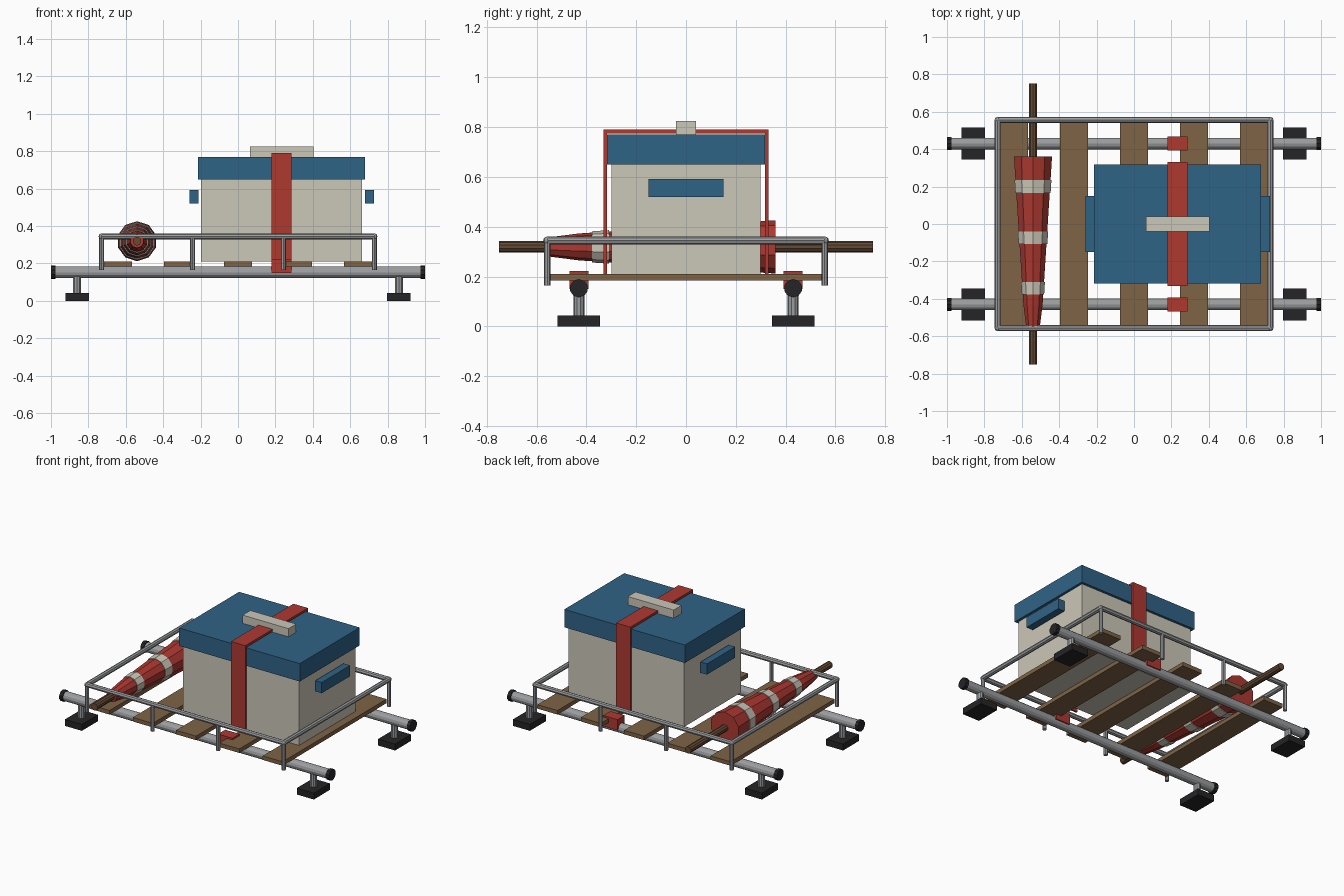
import bpy, bmesh, math
from mathutils import Vector

if "Cube" in bpy.data.objects:
    bpy.data.objects.remove(bpy.data.objects["Cube"])


def material(name, rgb):
    m = bpy.data.materials.new(name)
    m.diffuse_color = (*rgb, 1)
    m.use_nodes = True
    m.node_tree.nodes["Principled BSDF"].inputs["Base Color"].default_value = m.diffuse_color
    return m


STEEL = material("steel", (0.33, 0.34, 0.35))
BLACK = material("rubber", (0.018, 0.018, 0.02))
WOOD = material("wood", (0.21, 0.125, 0.06))
POLE = material("pole_wood", (0.13, 0.07, 0.035))
CREAM = material("cream", (0.60, 0.57, 0.48))
BLUE = material("blue", (0.028, 0.125, 0.24))
RED = material("red", (0.42, 0.04, 0.03))


def finish(name, bm, mat):
    bmesh.ops.recalc_face_normals(bm, faces=bm.faces)
    me = bpy.data.meshes.new(name)
    bm.to_mesh(me)
    bm.free()
    me.materials.append(mat)
    ob = bpy.data.objects.new(name, me)
    bpy.context.collection.objects.link(ob)
    return ob


def box(name, x, y, z, mat):
    """Box from (min, max) ranges on each axis."""
    bm = bmesh.new()
    bmesh.ops.create_cube(bm, size=1)
    for v in bm.verts:
        v.co = Vector([(a + b) / 2 + c * (b - a) for (a, b), c in zip((x, y, z), v.co)])
    return finish(name, bm, mat)


def tube(name, a, b, r1, mat, r2=None, sides=8):
    """Flat-sided cylinder or cone from point a to point b."""
    a, b = Vector(a), Vector(b)
    bm = bmesh.new()
    bmesh.ops.create_cone(bm, cap_ends=True, segments=sides, radius1=r1,
                          radius2=r1 if r2 is None else r2, depth=(b - a).length)
    rot = (b - a).to_track_quat('Z', 'Y')
    for v in bm.verts:
        v.co = rot @ v.co + (a + b) / 2
    return finish(name, bm, mat)


# Crossbars with end caps and feet
for sy, side in ((-1, "front"), (1, "back")):
    y = sy * 0.43
    tube(side + "_crossbar", (-0.98, y, 0.153), (0.98, y, 0.153), 0.031, STEEL, sides=12)
    for sx, end in ((-1, "left"), (1, "right")):
        tag = f"{side}_{end}"
        tube(tag + "_end_cap", (sx * 0.975, y, 0.153), (sx, y, 0.153), 0.037, BLACK, sides=10)
        x = sx * 0.86
        tube(tag + "_foot_post", (x, y, 0.04), (x, y, 0.14), 0.022, STEEL, sides=10)
        box(tag + "_foot_pad", (x - 0.063, x + 0.063), (y - 0.085, y + 0.085), (0, 0.043), BLACK)

# Wooden deck slats
for i in range(5):
    x = (i - 2) * 0.321
    box(f"slat_{i + 1}", (x - 0.074, x + 0.074), (-0.55, 0.55), (0.184, 0.211), WOOD)

# Basket rail with rounded corners and posts
RX, RY, RZ = 0.729, 0.557, 0.344
for s, fb, lr in ((-1, "front", "left"), (1, "back", "right")):
    tube(fb + "_rail", (-RX, s * RY, RZ), (RX, s * RY, RZ), 0.016, STEEL)
    tube(lr + "_rail", (s * RX, -RY, RZ), (s * RX, RY, RZ), 0.016, STEEL)
    for i in range(4):
        x = RX * (2 * i / 3 - 1)
        tube(f"{fb}_rail_post_{i + 1}", (x, s * RY, 0.164), (x, s * RY, RZ), 0.013, STEEL)
    for x in (-RX, RX):
        bm = bmesh.new()
        bmesh.ops.create_uvsphere(bm, u_segments=8, v_segments=6, radius=0.0165)
        bmesh.ops.translate(bm, verts=bm.verts, vec=(x, s * RY, RZ))
        finish(fb + "_rail_corner", bm, STEEL)

# Cool box with lid and handles
CX = 0.233
box("box_body", (CX - 0.43, CX + 0.43), (-0.30, 0.30), (0.211, 0.65), CREAM)
box("box_lid", (CX - 0.447, CX + 0.447), (-0.317, 0.317), (0.65, 0.77), BLUE)
box("lid_handle", (CX - 0.17, CX + 0.17), (-0.041, 0.041), (0.77, 0.825), CREAM)
for s, side in ((-1, "left"), (1, "right")):
    a, b = sorted((CX + s * 0.445, CX + s * 0.493))
    box(side + "_box_handle", (a, b), (-0.15, 0.15), (0.52, 0.592), BLUE)

# Tie-down strap and its clamps on the crossbars
SX = (CX - 0.053, CX + 0.053)
box("strap_top", SX, (-0.331, 0.331), (0.775, 0.79), RED)
for s, side in ((-1, "front"), (1, "back")):
    a, b = sorted((s * 0.318, s * 0.331))
    box(side + "_strap", SX, (a, b), (0.205, 0.785), RED)
    box(side + "_strap_clamp", SX, (s * 0.43 - 0.038, s * 0.43 + 0.038), (0.15, 0.222), RED)

# Folded parasol: pole, tapered canopy and ties
PX, PZ = -0.54, 0.319
tube("parasol_pole", (PX, -0.75, PZ), (PX, 0.75, PZ), 0.023, POLE, sides=10)


def canopy_radius(y):
    return 0.107 + (y - 0.36) * 0.067


tube("parasol_canopy", (PX, -0.43, PZ), (PX, 0.36, PZ), canopy_radius(-0.43), RED,
     r2=canopy_radius(0.36), sides=10)
tube("parasol_canopy_tip", (PX, -0.57, PZ), (PX, -0.43, PZ), 0.036, RED,
     r2=canopy_radius(-0.43), sides=10)
for i, y in enumerate((-0.343, -0.073, 0.2)):
    tube(f"parasol_tie_{i + 1}", (PX, y - 0.034, PZ), (PX, y + 0.034, PZ),
         canopy_radius(y - 0.034) + 0.005, CREAM, r2=canopy_radius(y + 0.034) + 0.005, sides=10)
